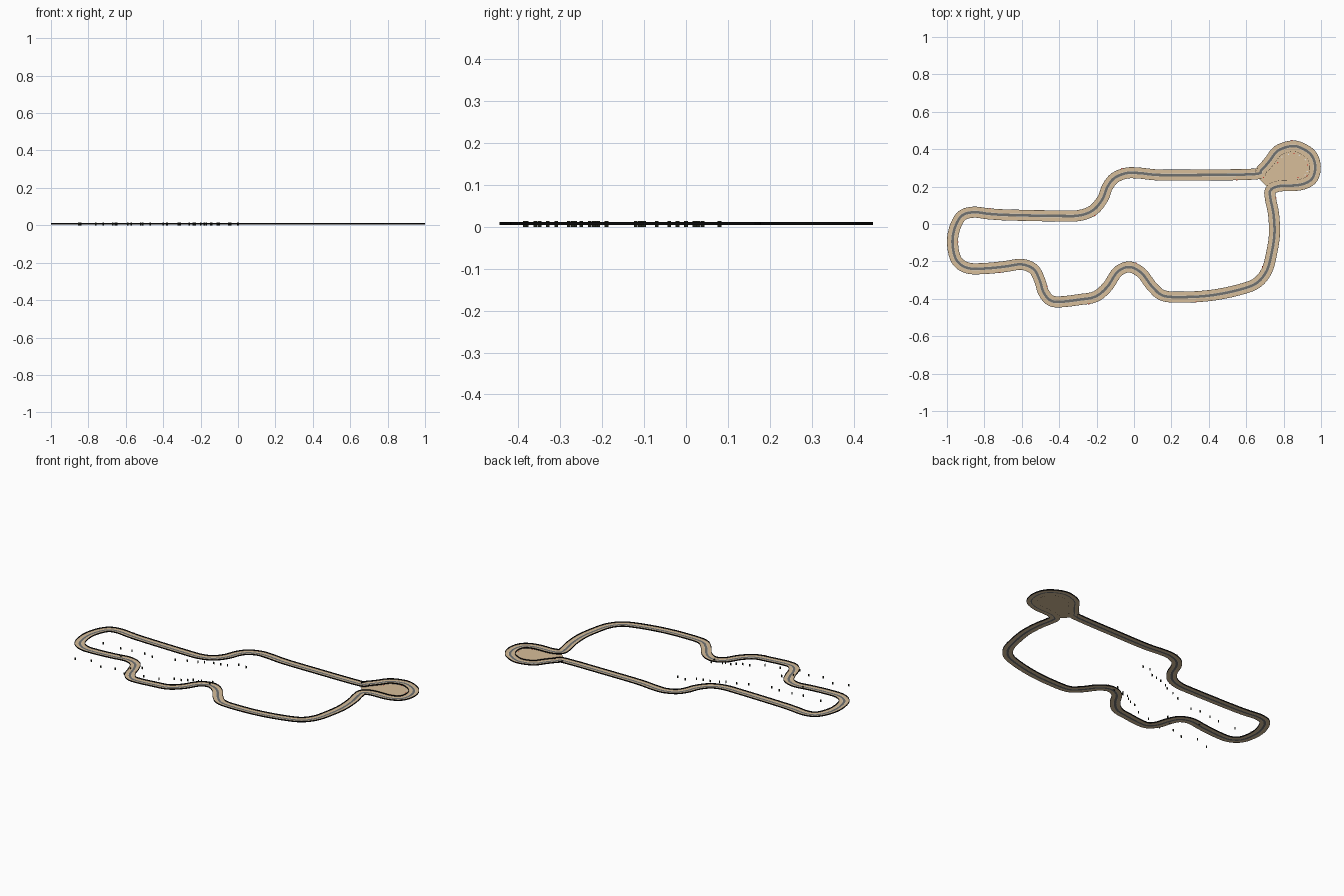
import bpy, bmesh, math
from mathutils import Vector

if "Cube" in bpy.data.objects:
    bpy.data.objects.remove(bpy.data.objects["Cube"])

def material(name, rgb):
    m = bpy.data.materials.new(name)
    m.diffuse_color = (*rgb, 1)
    m.use_nodes = True
    m.node_tree.nodes["Principled BSDF"].inputs["Base Color"].default_value = m.diffuse_color
    return m

SAND = material("sand", (0.68, 0.51, 0.32))
ROAD = material("asphalt_grey", (0.16, 0.165, 0.16))
PALE = material("pale_edge", (0.72, 0.66, 0.56))
BLACK = material("barrier_black", (0.003, 0.003, 0.003))
RED = material("marker_red", (0.65, 0.03, 0.02))
WHITE = material("marker_white", (0.85, 0.85, 0.83))
GREEN = material("dark_olive", (0.015, 0.018, 0.010))

# Centreline of the circuit, counter-clockwise, closed
PATH = [
    (.644, .267), (.35, .262), (.136, .262), (.03, .272), (-.04, .272), (-.104, .246),
    (-.142, .198), (-.168, .134), (-.217, .075), (-.291, .046), (-.398, .043),
    (-.666, .048), (-.773, .054), (-.858, .063), (-.922, .043), (-.96, -.027),
    (-.97, -.107), (-.949, -.193), (-.89, -.235), (-.80, -.238), (-.693, -.228),
    (-.602, -.216), (-.537, -.241), (-.505, -.299), (-.484, -.364), (-.447, -.408),
    (-.393, -.416), (-.291, -.404), (-.206, -.388), (-.142, -.335), (-.088, -.256),
    (-.024, -.23), (.04, -.262), (.099, -.337), (.163, -.385), (.297, -.39),
    (.43, -.379), (.564, -.351), (.655, -.316), (.709, -.251), (.735, -.16),
    (.751, -.053), (.746, .053), (.73, .134), (.73, .18), (.778, .203), (.885, .209),
    (.95, .24), (.969, .305), (.947, .37), (.885, .41), (.832, .415), (.767, .39),
    (.725, .337), (.682, .289)]
STEPS = 8
LOOP_START = 44          # path point where the wide paved loop begins
HALF = 0.029             # half width of the sand strip
GROUND = 0.005

def smooth_path(pts):
    """Closed Catmull-Rom curve through the points."""
    p = [Vector(q) for q in pts]
    n, out = len(p), []
    for i in range(n):
        a, b, c, d = (p[(i + k) % n] for k in (-1, 0, 1, 2))
        for s in range(STEPS):
            t = s / STEPS
            out.append(0.5 * (2 * b + (c - a) * t + (2 * a - 5 * b + 4 * c - d) * t * t
                              + (3 * b - a - 3 * c + d) * t ** 3))
    return out

CENTRE = smooth_path(PATH)
N = len(CENTRE)
NORMALS = []
for i in range(N):
    t = (CENTRE[(i + 1) % N] - CENTRE[i - 1]).normalized()
    NORMALS.append(Vector((-t.y, t.x)))      # points to the inside

def finish(name, bm, mats):
    me = bpy.data.meshes.new(name)
    bm.to_mesh(me)
    bm.free()
    for m in mats:
        me.materials.append(m)
    ob = bpy.data.objects.new(name, me)
    bpy.context.collection.objects.link(ob)
    return ob

def sweep(name, profile, mats, rule, closed=False):
    """Sweep (offset, z) profile along the circuit; rule(strip) picks the colour."""
    bm = bmesh.new()
    rings = []
    for c, n in zip(CENTRE, NORMALS):
        rings.append([bm.verts.new((*(c + n * o), z)) for o, z in profile])
    k = len(profile)
    for i in range(N):
        a, b = rings[i], rings[(i + 1) % N]
        for j in range(k if closed else k - 1):
            q = (j + 1) % k
            f = bm.faces.new((a[j], b[j], b[q], a[q]))
            f.material_index = rule(j)
    return finish(name, bm, mats)

# Track surface: sand, pale edge line, asphalt, pale edge line, sand
offsets = (-HALF, -.0083, -.0068, .0068, .0083, HALF)
sweep("track_surface", [(o, GROUND) for o in reversed(offsets)],
      [SAND, PALE, ROAD], lambda j: (0, 1, 2, 1, 0)[j])

# Barriers along both sides
for name, o in (("outer_barrier", -HALF), ("inner_barrier", HALF)):
    w, lo, hi = 0.0005, 0.0045, 0.0115
    sweep(name, [(o - w, lo), (o + w, lo), (o + w, hi), (o - w, hi)],
          [BLACK], lambda j: 0, closed=True)

# Sand filling the round loop at the right end
bm = bmesh.new()
outline = CENTRE[LOOP_START * STEPS:] + [CENTRE[0]]
bm.faces.new([bm.verts.new((p.x, p.y, GROUND - 0.0005)) for p in outline])
bmesh.ops.triangulate(bm, faces=bm.faces[:])
finish("loop_sand", bm, [SAND])

# Flat red and white kerb plates: inside the loop and sparsely along the barriers
def plate(bm, i, offset, z, colour):
    p, n = CENTRE[i % N] + NORMALS[i % N] * offset, NORMALS[i % N] * 0.003
    t = Vector((n.y, -n.x))
    corners = (p - n - t, p - n + t, p + n + t, p + n - t)
    f = bm.faces.new([bm.verts.new((c.x, c.y, z)) for c in corners])
    f.normal_update()
    if f.normal.z < 0:
        f.normal_flip()
    f.material_index = colour

bm = bmesh.new()
for k, i in enumerate(range((LOOP_START + 2) * STEPS, N - 2 * STEPS, 6)):
    plate(bm, i, 0.040, GROUND + 0.001, int(k % 3 > 0))
for k, i in enumerate(range(3, N, 31)):
    plate(bm, i, -HALF if k % 2 else HALF, 0.0117, 0)
finish("kerb_plates", bm, [RED, WHITE])

# Small trackside shrubs made of two crossed upright sheets
SHRUBS = [
    (-.84, -.12), (-.72, -.12), (-.65, -.11), (-.655, -.21), (-.57, -.10), (-.51, -.11),
    (-.85, -.38), (-.76, -.35), (-.67, -.385), (-.59, -.36), (-.51, -.385), (-.52, -.31),
    (-.47, -.265), (-.38, -.07), (-.32, -.04), (-.26, -.02), (-.23, 0), (-.18, .02),
    (-.14, .03), (-.10, .04), (-.05, .08), (0, .08), (-.40, -.35), (-.31, -.33),
    (-.24, -.28), (-.20, -.27), (-.17, -.25), (-.145, -.23), (-.11, -.23), (-.10, -.215),
    (-.04, -.22), (-.04, -.19)]
bm = bmesh.new()
for x, y in SHRUBS:
    for dx, dy in ((0.0045, 0), (0, 0.0045)):
        bm.faces.new([bm.verts.new(v) for v in (
            (x - dx, y - dy, 0), (x + dx, y + dy, 0),
            (x + dx, y + dy, 0.0145), (x - dx, y - dy, 0.0145))])
finish("trackside_shrubs", bm, [GREEN])
